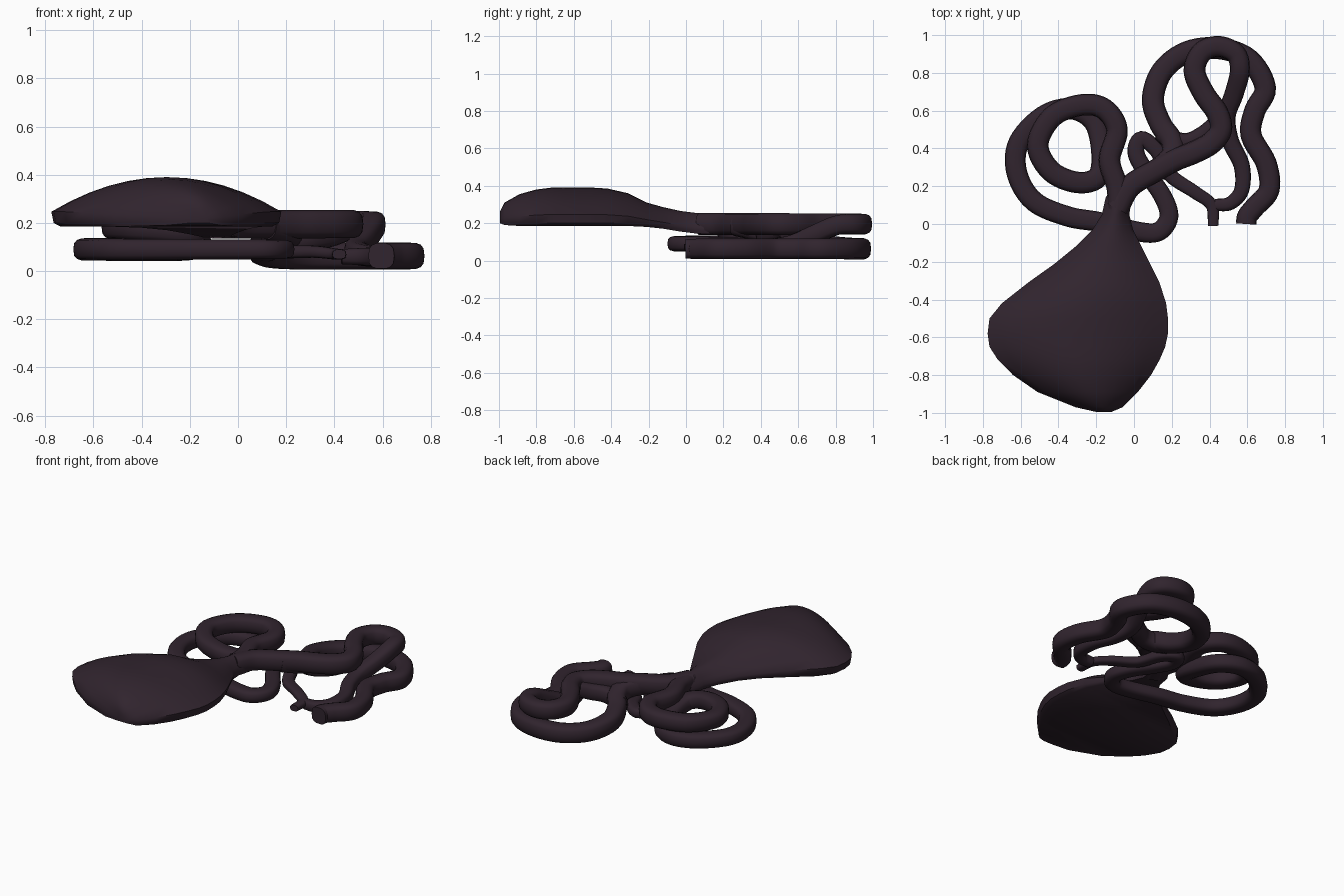
import bpy, bmesh, math
from mathutils import Vector

cube = bpy.data.objects.get("Cube")
if cube:
    bpy.data.objects.remove(cube, do_unlink=True)

skin = bpy.data.materials.new("dark plum skin")
skin.use_nodes = True
colour = (0.03, 0.0175, 0.027, 1)
skin.diffuse_color = colour
skin.node_tree.nodes["Principled BSDF"].inputs["Base Color"].default_value = colour


def spline(points, steps):
    """Catmull-Rom samples through control points given in hundredths."""
    pts = [Vector(p) / 100 for p in points]
    pts = [pts[0] * 2 - pts[1]] + pts + [pts[-1] * 2 - pts[-2]]
    out = []
    for a, b, c, d in zip(pts, pts[1:], pts[2:], pts[3:]):
        for i in range(steps):
            t = i / steps
            out.append(b + (c - a) * t / 2 + (a * 2 - b * 5 + c * 4 - d) * t * t / 2
                       + (b * 3 - a - c * 3 + d) * t ** 3 / 2)
    return out + [pts[-2]]


def loft(name, rings):
    """Skin a list of equal closed rings and cap both ends."""
    bm = bmesh.new()
    loops = [[bm.verts.new(p) for p in ring] for ring in rings]
    n = len(loops[0])
    for a, b in zip(loops, loops[1:]):
        for i in range(n):
            j = (i + 1) % n
            bm.faces.new((a[i], a[j], b[j], b[i]))
    bm.faces.new(loops[0])
    bm.faces.new(loops[-1])
    bmesh.ops.recalc_face_normals(bm, faces=bm.faces)
    mesh = bpy.data.meshes.new(name)
    bm.to_mesh(mesh)
    bm.free()
    obj = bpy.data.objects.new(name, mesh)
    bpy.context.collection.objects.link(obj)
    mesh.materials.append(skin)
    bpy.ops.object.select_all(action="DESELECT")
    obj.select_set(True)
    bpy.context.view_layer.objects.active = obj
    bpy.ops.object.shade_smooth_by_angle(angle=math.radians(45))


def squarish(v):
    return math.copysign(abs(v) ** 0.7, v)


def tentacle(name, points, start, end, power=1, flatten=0, sides=14):
    """Sweep a squared section along a path, tapering and flattening to the end."""
    path = spline(points, 6)
    last = len(path) - 1
    angles = [math.tau * i / sides for i in range(sides)]
    rings = []
    for k, p in enumerate(path):
        along = (path[min(k + 1, last)] - path[max(k - 1, 0)]).normalized()
        side = along.cross(Vector((0, 0, 1))).normalized()
        up = side.cross(along)
        r = start + (end - start) * (k / last) ** power
        h = r * (1 - flatten * k / last)
        rings.append([p + side * r * squarish(math.cos(a)) + up * h * squarish(math.sin(a))
                      for a in angles])
    loft(name, rings)


# Domed, flat-bottomed body narrowing to a neck: y, left x, right x, top z, bottom z
body_rows = [
    (-99.5, -20, -12, 26, 20), (-97, -31, -6, 31, 19), (-89, -51, 2, 35.5, 18.5),
    (-80, -64, 9, 38, 18.5), (-72, -72, 13.5, 39, 18.5), (-65, -76.5, 16.5, 39, 18.5),
    (-58, -77.5, 18, 39, 18.5), (-50, -76.5, 18, 39, 18.5), (-42, -70, 17, 38.5, 18.5),
    (-31, -56, 13.5, 36, 18.5), (-21, -42, 8.5, 31, 18), (-12, -31, 4, 28.5, 17),
    (-3, -22, -0.5, 26.5, 15.5), (5, -17, -2.5, 25.5, 14.5), (14, -15, -1, 25.5, 14),
    (22, -10, 1, 24, 15)]
rings = []
for y, left, right, top, bottom in body_rows:
    mid, half = (left + right) / 2, (right - left) / 2
    rim = bottom + (top - bottom) * 0.3
    ring = [(mid + half * t, y, rim + (top - rim) * (1 - t * t))
            for t in [1 - i / 6 for i in range(13)]]
    ring += [(mid - half * 0.98, y, bottom + 1.5), (mid - half * 0.92, y, bottom),
             (mid + half * 0.92, y, bottom), (mid + half * 0.98, y, bottom + 1.5)]
    rings.append([Vector(p) / 100 for p in ring])
loft("body", rings)

# Upper left tentacle: raised loop that drops and thins into a curled tendril
tentacle("upper_left_tentacle", [
    (-9, 8, 19.5), (-2, 20, 19.5), (11, 28, 19.5), (22, 34, 19.5), (32, 38, 19.5),
    (41, 43, 19.5), (46, 50, 19.5), (44, 59, 19.5), (37, 69, 19.5), (32, 81, 19.5),
    (36, 91, 19.5), (45, 94, 19.5), (54, 90, 19.5), (56, 81, 19), (53, 69, 14),
    (49, 57, 9), (51, 44, 7), (57, 31, 6), (57, 18, 6), (51, 11, 6), (43, 10, 6)],
    0.06, 0.032, 3)

# Lower left tentacle: sinks from the branch, sweeps a wide arc and hangs a wavy tail
tentacle("lower_left_tentacle", [
    (12, 28, 19), (20, 36, 17), (20, 44, 14), (14, 53, 11), (10, 66, 9), (15, 81, 7),
    (28, 91, 6.3), (45, 93, 6.3), (61, 87, 6.3), (69.5, 72, 6.3), (64, 60, 6.3),
    (62, 47, 6.3), (70, 32, 6.3), (71.5, 18, 6.3), (64, 9, 6.3), (60, 4, 6.3),
    (59.5, 0, 6.3)],
    0.06, 0.054)

# Web filling the fork between the two left tentacles
tentacle("branch_web", [(15, 49, 12), (21, 44, 13), (29, 43, 14), (37, 47, 15), (43, 52, 17)],
         0.056, 0.05)

# Right tentacle: coiled ring that drops into a wide loop under the neck
tentacle("right_tentacle", [
    (-8, 8, 19.5), (-9, 20, 19.5), (-13, 34, 19.5), (-9, 50, 19.5), (-16, 61, 19.5),
    (-28, 63, 19.5), (-43, 57, 19), (-51, 42, 18.5), (-44, 28, 18), (-30, 22, 17),
    (-19, 25, 15), (-17, 38, 12), (-21, 54, 9.5), (-33, 61, 9), (-48, 57, 9),
    (-61, 43, 9), (-62, 27, 9), (-53, 12, 9), (-35, 4, 9), (-18, 1, 9), (2, -4, 9),
    (13, -4, 9), (18.5, 4, 9), (15, 15, 9), (6, 28, 9), (1, 38, 9), (4, 45, 9),
    (12, 39, 9), (19, 26, 8), (32, 17, 8), (41, 10, 7), (42, -1, 7)],
    0.057, 0.028, 4, 0.3)
